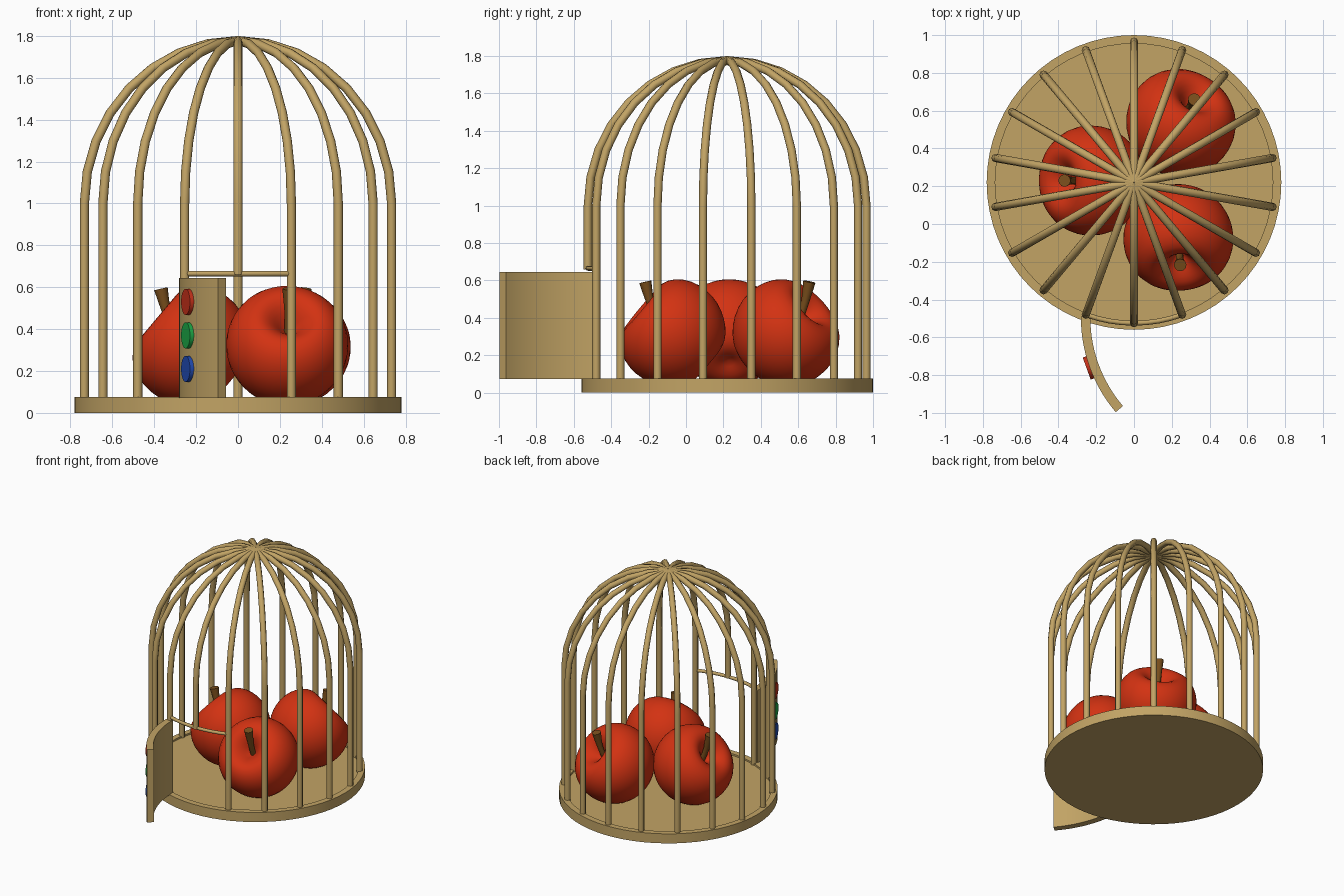
import bpy, bmesh
from math import sin, cos, pi, radians
from mathutils import Matrix, Vector

cube = bpy.data.objects.get("Cube")
if cube:
    bpy.data.objects.remove(cube)

CENTRE = Vector((0, 0.22, 0))
BAR_R = 0.745


def material(name, rgb):
    m = bpy.data.materials.new(name)
    m.use_nodes = True
    m.diffuse_color = (*rgb, 1)
    m.node_tree.nodes["Principled BSDF"].inputs["Base Color"].default_value = (*rgb, 1)
    return m


WOOD = material("tan_wood", (0.54, 0.37, 0.13))
APPLE = material("apple_red", (0.65, 0.032, 0.006))
STEM = material("stem_brown", (0.2, 0.08, 0.012))
BUTTONS = {
    "red": material("button_red", (0.55, 0.03, 0.01)),
    "green": material("button_green", (0.012, 0.38, 0.06)),
    "blue": material("button_blue", (0.015, 0.07, 0.45)),
}


def add_mesh(name, bm, mat, angle=40):
    bmesh.ops.recalc_face_normals(bm, faces=bm.faces)
    me = bpy.data.meshes.new(name)
    bm.to_mesh(me)
    bm.free()
    me.materials.append(mat)
    ob = bpy.data.objects.new(name, me)
    bpy.context.collection.objects.link(ob)
    bpy.ops.object.select_all(action="DESELECT")
    ob.select_set(True)
    bpy.context.view_layer.objects.active = ob
    bpy.ops.object.shade_smooth_by_angle(angle=radians(angle))
    return ob


def lathe(profile, steps):
    """Spin an (r, z) profile about the z axis."""
    bm = bmesh.new()
    verts = [bm.verts.new((r, 0, z)) for r, z in profile]
    edges = [bm.edges.new(pair) for pair in zip(verts, verts[1:])]
    bmesh.ops.spin(bm, geom=verts + edges, cent=(0, 0, 0), axis=(0, 0, 1),
                   angle=2 * pi, steps=steps)
    bmesh.ops.remove_doubles(bm, verts=bm.verts, dist=0.0005)
    return bm


def tubes(name, paths, radius, mat, sizes=None, res=2):
    """Round rods along paths, turned into one smooth mesh."""
    cu = bpy.data.curves.new(name, "CURVE")
    cu.dimensions = "3D"
    cu.bevel_depth = radius
    cu.bevel_resolution = res
    cu.use_fill_caps = True
    for path in paths:
        sp = cu.splines.new("POLY")
        sp.points.add(len(path) - 1)
        for i, (pt, co) in enumerate(zip(sp.points, path)):
            pt.co = (*co, 1)
            pt.radius = sizes[i] if sizes else 1
    tmp = bpy.data.objects.new(name + "_path", cu)
    bpy.context.collection.objects.link(tmp)
    bpy.context.view_layer.update()
    me = bpy.data.meshes.new_from_object(
        tmp.evaluated_get(bpy.context.evaluated_depsgraph_get()))
    bpy.data.objects.remove(tmp)
    bm = bmesh.new()
    bm.from_mesh(me)
    bpy.data.meshes.remove(me)
    return add_mesh(name, bm, mat, 50)


def around(angle, r, z):
    a = radians(angle)
    return CENTRE + Vector((r * cos(a), r * sin(a), z))


# Round base with a low rim
base = lathe([(0, 0), (0.78, 0), (0.78, 0.075), (0.735, 0.075), (0.735, 0.062), (0, 0.062)], 64)
base.transform(Matrix.Translation(CENTRE))
add_mesh("base", base, WOOD)

# Cage bars: upright, then arched to the crown; the front one stops above the doorway
paths = []
for k in range(18):
    angle = 270 + 20 * k
    foot = 0.66 if k == 0 else 0.06
    path = [around(angle, BAR_R, foot)]
    for i in range(9):
        t = i / 8 * pi / 2
        path.append(around(angle, BAR_R * cos(t), 1 + 0.778 * sin(t)))
    paths.append(path)
tubes("cage_bars", paths, 0.022, WOOD)

# Lintel over the doorway
tubes("door_lintel", [[around(250 + 5 * i, BAR_R, 0.665) for i in range(9)]], 0.013, WOOD)

# Open curved door
HINGE = Vector((0.489, -0.496, 0))


def door_point(angle, r, z):
    a = radians(angle)
    return HINGE + Vector((r * cos(a), r * sin(a), z))


bm = bmesh.new()
rings = []
for i in range(17):
    a = 179.5 + 41 * i / 16
    rings.append([bm.verts.new(door_point(a, r, z))
                  for r, z in ((0.72, 0.072), (0.77, 0.072), (0.77, 0.645), (0.72, 0.645))])
for p, q in zip(rings, rings[1:]):
    for j in range(4):
        n = (j + 1) % 4
        bm.faces.new((p[j], p[n], q[n], q[j]))
bm.faces.new(rings[0])
bm.faces.new(rings[-1])
add_mesh("door", bm, WOOD)

# Buttons on the outside of the door
for i, (colour, mat) in enumerate(BUTTONS.items()):
    bm = bmesh.new()
    bmesh.ops.create_cone(bm, cap_ends=True, segments=32, radius1=0.062, radius2=0.062, depth=0.03)
    bm.transform(Matrix.Translation(door_point(200, 0.772, 0.53 - 0.16 * i))
                 @ Matrix.Rotation(radians(200), 4, "Z") @ Matrix.Rotation(pi / 2, 4, "Y"))
    add_mesh(colour + "_button", bm, mat)

# Apples leaning outward, each with a stem bent upward
PROFILE = [(0, 0.085), (0.03, 0.11), (0.07, 0.165), (0.12, 0.202), (0.17, 0.207),
           (0.235, 0.17), (0.283, 0.09), (0.298, 0), (0.284, -0.09), (0.243, -0.17),
           (0.18, -0.237), (0.11, -0.267), (0.05, -0.255), (0, -0.235)]
STEM_PATH = [(0.07, 0.05), (0.095, 0.11), (0.112, 0.16), (0.125, 0.21), (0.138, 0.268)]
SPOTS = {"left": (0.25, 0.54, 60), "right": (-0.23, 0.23, 180), "front": (0.235, -0.08, 274)}
SPOTS["back"] = SPOTS.pop("left")

for side, (x, y, heading) in SPOTS.items():
    place = Matrix.Translation((x, y, 0.325)) @ Matrix.Rotation(radians(heading), 4, "Z")
    bm = lathe(PROFILE, 32)
    bm.transform(place @ Matrix.Rotation(radians(50), 4, "Y"))
    apple = add_mesh(side + "_apple", bm, APPLE, 180)
    apple.modifiers.new("smooth", "SUBSURF").levels = 1
    apple.modifiers["smooth"].render_levels = 1
    tubes(side + "_apple_stem", [[place @ Vector((u, 0, z)) for u, z in STEM_PATH]],
          0.033, STEM, [0.6, 0.6, 0.65, 0.8, 1], 4)
